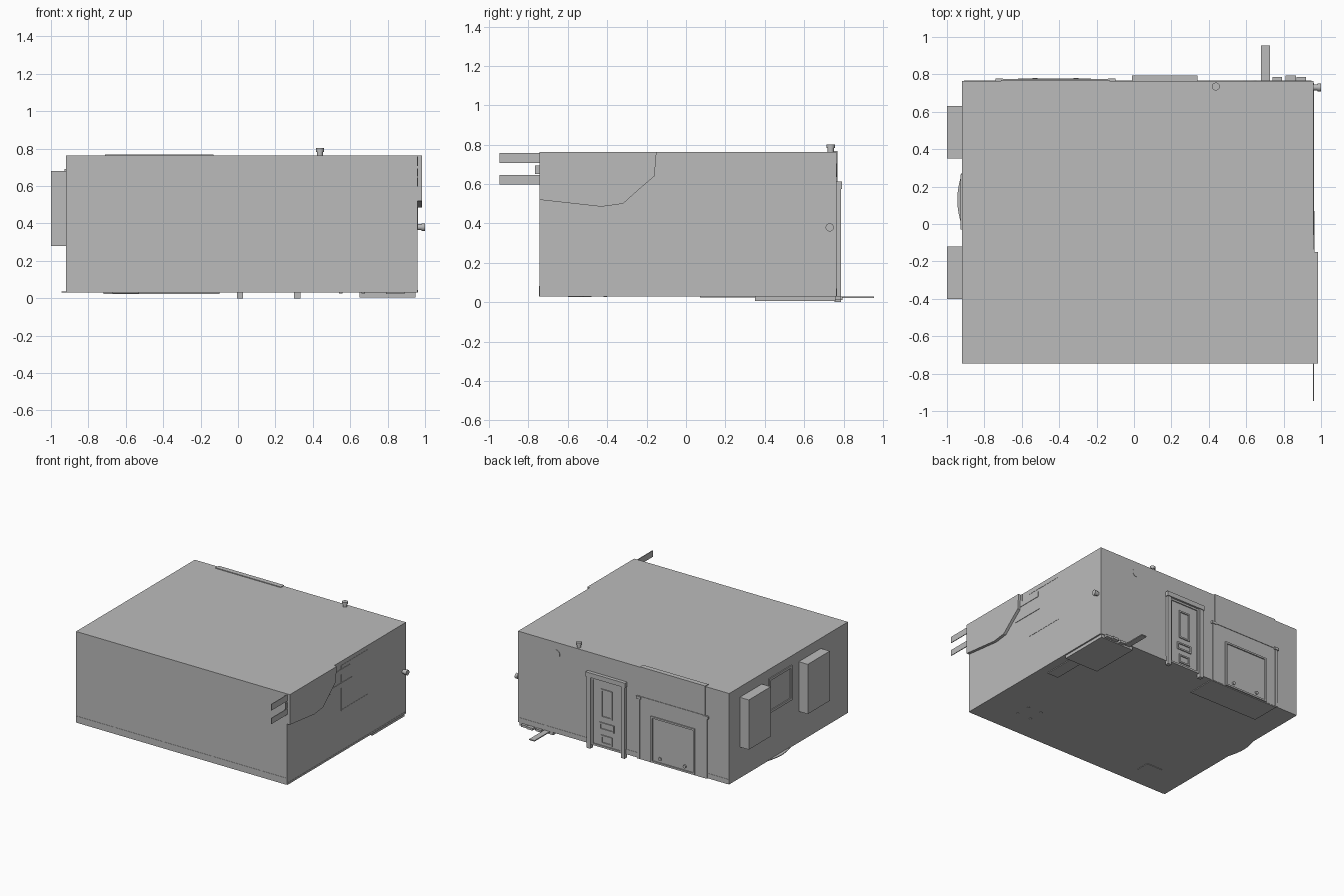
import bpy, bmesh, math
from mathutils import Matrix, Vector

cube = bpy.data.objects.get("Cube")
if cube:
    bpy.data.objects.remove(cube, do_unlink=True)

grey = bpy.data.materials.new("plain grey")
grey.use_nodes = True
grey.diffuse_color = (0.5, 0.5, 0.5, 1)
grey.node_tree.nodes["Principled BSDF"].inputs["Base Color"].default_value = (0.5, 0.5, 0.5, 1)

LEFT, RIGHT, FRONT, BACK, FLOOR, ROOF = -0.92, 0.96, -0.745, 0.765, 0.03, 0.762


def finish(name, bm):
    bmesh.ops.recalc_face_normals(bm, faces=bm.faces)
    mesh = bpy.data.meshes.new(name)
    bm.to_mesh(mesh)
    bm.free()
    mesh.materials.append(grey)
    ob = bpy.data.objects.new(name, mesh)
    bpy.context.collection.objects.link(ob)
    return ob


def box(name, x, y, z):
    """Block spanning three (low, high) ranges."""
    bm = bmesh.new()
    bmesh.ops.create_cube(bm, size=1)
    for v in bm.verts:
        v.co = [r[0] if c < 0 else r[1] for c, r in zip(v.co, (x, y, z))]
    return finish(name, bm)


def prism(name, points, place, depth):
    """Polygon set in space by place(a, b), then pushed along depth."""
    bm = bmesh.new()
    face = bm.faces.new([bm.verts.new(place(a, b)) for a, b in points])
    out = bmesh.ops.extrude_face_region(bm, geom=[face])["geom"]
    bmesh.ops.translate(bm, vec=depth, verts=[g for g in out if isinstance(g, bmesh.types.BMVert)])
    return finish(name, bm)


def rod(name, centre, axis, radius, length):
    bm = bmesh.new()
    turn = Vector((0, 0, 1)).rotation_difference(Vector(axis)).to_matrix().to_4x4()
    bmesh.ops.create_cone(bm, cap_ends=True, segments=20, radius1=radius, radius2=radius,
                          depth=length, matrix=Matrix.Translation(centre) @ turn)
    ob = finish(name, bm)
    for p in ob.data.polygons:
        p.use_smooth = len(p.vertices) == 4
    return ob


def frame(name, a, b, width, make):
    """Four bars round a rectangle; make turns each pair of ranges into a block."""
    for part, ra, rb in (("low", a, (b[0], b[0] + width)), ("high", a, (b[1] - width, b[1])),
                         ("start", (a[0], a[0] + width), b), ("end", (a[1] - width, a[1]), b)):
        make(name + "_" + part, ra, rb)


def on_back(depth):
    return lambda name, a, b: box(name, a, (BACK - 0.01, BACK + depth), b)


def on_side(depth):
    return lambda name, a, b: box(name, (RIGHT - 0.005, RIGHT + depth), a, b)


# Room shell and skirting
box("room_shell", (LEFT, RIGHT), (FRONT, BACK), (FLOOR, ROOF))
box("front_skirting", (LEFT + 0.01, RIGHT - 0.01), (FRONT - 0.002, FRONT + 0.01), (FLOOR, 0.083))
box("back_skirting", (LEFT + 0.01, RIGHT - 0.01), (BACK - 0.01, BACK + 0.002), (FLOOR, 0.07))
box("side_skirting", (RIGHT - 0.01, RIGHT + 0.002), (FRONT + 0.01, BACK - 0.01), (FLOOR, 0.045))

# Wall cabinets and window between them
for name, y in (("rear_cabinet", (0.35, 0.63)), ("front_cabinet", (-0.4, -0.12))):
    box(name, (-1, LEFT + 0.01), y, (0.28, 0.68))
frame("window_frame", (-0.03, 0.265), (0.41, 0.69), 0.02,
      lambda n, a, b: box(n, (LEFT - 0.008, LEFT + 0.01), a, b))

# Round rug edge showing under the window wall
arc = [(LEFT - 0.025 * math.sin(math.pi * i / 12), 0.275 - 0.29 * i / 12) for i in range(13)]
prism("round_rug_edge", arc, lambda a, b: (a, b, 0.03), (0, 0, 0.006))

# Door with casing and panels
for name, x in (("door_post_right", (-0.005, 0.028)), ("door_post_left", (0.3, 0.333))):
    box(name, x, (BACK - 0.01, 0.788), (0, 0.6))
box("door_lintel", (-0.012, 0.34), (BACK - 0.01, 0.793), (0.575, 0.612))
frame("door_inner_trim", (0.028, 0.3), (0.03, 0.575), 0.015, on_back(0.012))
box("door_leaf", (0.04, 0.29), (BACK - 0.01, BACK + 0.004), (FLOOR, 0.565))
for i, (half, z) in enumerate(((0.05, (0.27, 0.5)), (0.065, (0.17, 0.23)), (0.05, (0.06, 0.13)))):
    frame("door_panel_%d" % i, (0.165 - half, 0.165 + half), z, 0.012, on_back(0.012))

# Chimney breast, mantel and hearth
box("chimney_breast", (-0.71, -0.13), (0.73, BACK + 0.005), (FLOOR, ROOF + 0.006))
box("mantel_shelf", (-0.725, -0.115), (BACK - 0.01, BACK + 0.009), (0.518, 0.532))
for x in (-0.72, -0.12):
    box("mantel_end", (x - 0.02, x + 0.02), (BACK - 0.01, BACK + 0.013), (0.51, 0.53))
    box("fireplace_pillar", (x - 0.008, x + 0.008), (BACK - 0.01, BACK + 0.008), (FLOOR, 0.51))
frame("fireplace_opening", (-0.62, -0.23), (0.03, 0.4), 0.014, on_back(0.014))
for x in (-0.53, -0.31):
    rod("fireplace_stud", (x, BACK + 0.005, 0.075), (0, 1, 0), 0.013, 0.02)
box("hearth", (-0.72, -0.1), (0.53, BACK + 0.003), (0.024, 0.035))

# Torn covering hanging over the side wall
torn = ((FRONT, ROOF), (FRONT, 0.52), (-0.43, 0.485), (-0.32, 0.5), (-0.225, 0.585),
        (-0.16, 0.64), (-0.15, ROOF))
prism("torn_covering", torn, lambda a, b: (RIGHT - 0.005, a, b), (0.028, 0, 0))

# Strips projecting past the front corner
for z in ((0.598, 0.645), (0.707, 0.757)):
    box("corner_strip", (RIGHT - 0.003, RIGHT + 0.003), (-0.947, FRONT + 0.02), z)
box("corner_strip_joint", (RIGHT - 0.003, RIGHT + 0.003), (-0.767, FRONT + 0.02), (0.65, 0.695))

# Broken strips and picture outline on the side wall
for y, z in (((-0.16, 0.05), (0.66, 0.7)), ((-0.21, 0.07), (0.55, 0.59)), ((-0.16, -0.135), (0.7, 0.76))):
    on_side(0.004)("broken_strip", y, z)
frame("picture_outline", (-0.06, 0.282), (0.365, 0.73), 0.007, on_side(0.002))

# Short pipes with wider caps
for name, base, axis in (("roof_pipe", (0.438, 0.735, ROOF), (0, 0, 1)),
                         ("side_pipe", (RIGHT, 0.73, 0.38), (1, 0, 0))):
    base, axis = Vector(base), Vector(axis)
    rod(name, base + axis * 0.01, axis, 0.016, 0.04)
    rod(name + "_cap", base + axis * 0.03, axis, 0.021, 0.02)

# Round wall cover
rod("round_wall_cover", (0.62, BACK, 0.67), (0, 1, 0), 0.034, 0.006)

# Low platform, plank and loose pieces at the rear corner
box("floor_platform", (0.65, 0.95), (0.35, BACK - 0.005), (0.005, 0.032))
box("loose_plank", (0.68, 0.727), (0.4, 0.955), (0.02, 0.028))
for x, y in (((0.74, 0.79), 0.787), ((0.81, 0.865), 0.795), ((0.87, 0.92), 0.787)):
    box("loose_piece", x, (BACK - 0.02, y), (0.012, 0.03))

# Small plates and feet under the floor
box("floor_plate_rear", (0.79, 0.89), (0.07, 0.35), (0.024, 0.032))
box("floor_plate_front", (-0.67, -0.53), (-0.6, -0.48), (0.026, 0.032))
for x in (0.55, 0.67):
    for y in (-0.53, -0.41):
        rod("table_foot", (x, y, 0.029), (0, 0, 1), 0.01, 0.006)
